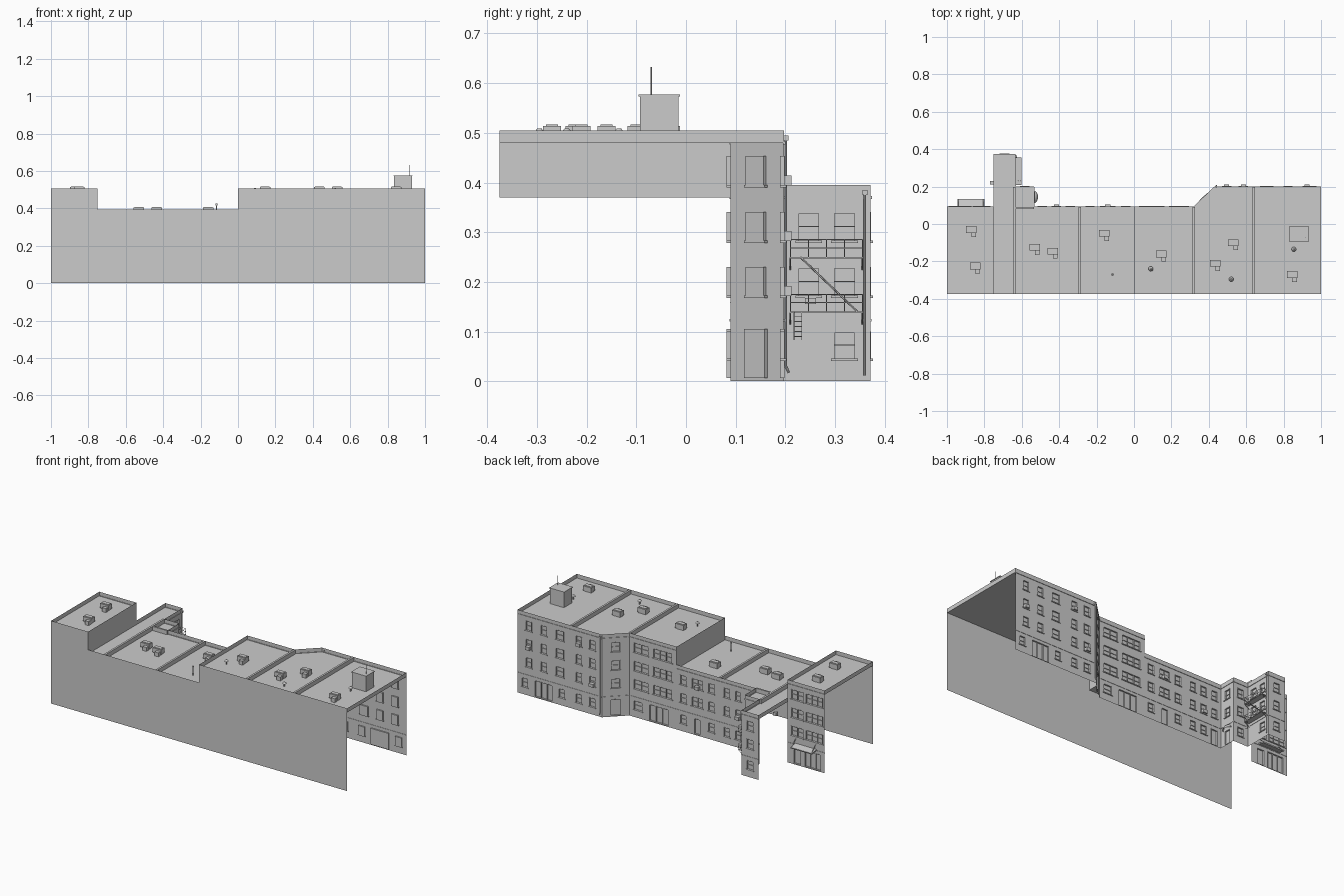
import bpy, bmesh
from math import pi
from mathutils import Vector, Matrix

if "Cube" in bpy.data.objects:
    bpy.data.objects.remove(bpy.data.objects["Cube"])

FRONT, BACK, MID, WING = -0.375, 0.197, 0.09, 0.371
HI, LO = 0.505, 0.395
ROWS = [(.172, .23), (.282, .341), (.394, .453)]
GROUND = (.045, .1)


def finish(bm, name, smooth=False):
    me = bpy.data.meshes.new(name)
    bm.to_mesh(me)
    bm.free()
    for p in me.polygons:
        p.use_smooth = smooth
    ob = bpy.data.objects.new(name, me)
    bpy.context.collection.objects.link(ob)
    return ob


def box(bm, lo, hi, M=Matrix()):
    lo, hi = Vector(lo), Vector(hi)
    S = Matrix.Diagonal((*(hi - lo), 1))
    bmesh.ops.create_cube(bm, size=1, matrix=M @ Matrix.Translation((lo + hi) / 2) @ S)


def bar(bm, a, b, r=.0015, n=6, r2=None):
    a, b = Vector(a), Vector(b)
    R = (b - a).to_track_quat('Z', 'Y').to_matrix().to_4x4()
    bmesh.ops.create_cone(bm, cap_ends=True, segments=n, radius1=r, radius2=r if r2 is None else r2,
                          depth=(b - a).length, matrix=Matrix.Translation((a + b) / 2) @ R)


def wall(name, p0, p1, top, wins):
    """Facade from p0 to p1 with recessed windows (centre, width, z0, z1) and their trim."""
    p0, p1 = Vector((*p0, 0)), Vector((*p1, 0))
    L = (p1 - p0).length
    u = (p1 - p0) / L
    n = u.cross(Vector((0, 0, 1)))
    M = Matrix.Translation(p0) @ Matrix((u, n, (0, 0, 1))).transposed().to_4x4()
    us = sorted({0, L} | {round(c + s * w / 2, 4) for c, w, _, _ in wins for s in (-1, 1)})
    zs = sorted({0, top} | {z for w in wins for z in w[2:]})
    bm = bmesh.new()
    grid = [[bm.verts.new(M @ Vector((a, 0, z))) for z in zs] for a in us]
    holes = []
    for i in range(len(us) - 1):
        for j in range(len(zs) - 1):
            f = bm.faces.new((grid[i][j], grid[i + 1][j], grid[i + 1][j + 1], grid[i][j + 1]))
            a, z = (us[i] + us[i + 1]) / 2, (zs[j] + zs[j + 1]) / 2
            if any(abs(a - c) < w / 2 and z0 < z < z1 for c, w, z0, z1 in wins):
                holes.append(f)
    bm.normal_update()
    if holes:
        bmesh.ops.inset_region(bm, faces=holes, thickness=.0008, depth=-.008, use_even_offset=True)
    finish(bm, name + "_wall")
    tr = bmesh.new()
    for c, w, z0, z1 in wins:
        a, b, t = c - w / 2, c + w / 2, .003
        for s in (a, b - t):
            box(tr, (s, -.008, z0), (s + t, .001, z1), M)
        box(tr, (a, -.008, z1 - t), (b, .001, z1), M)
        if z0 > .02:
            box(tr, (a - .004, -.008, z0 - .004), (b + .004, .005, z0 + .001), M)
            box(tr, (a, -.008, (z0 + z1) / 2 - .001), (b, -.004, (z0 + z1) / 2 + .001), M)
        for k in range(1, round(w / .042)):
            s = a + w * k / round(w / .042)
            box(tr, (s - .0015, -.008, z0), (s + .0015, -.002, z1), M)
    box(tr, (0, -.002, .12), (L, .002, .125), M)
    box(tr, (0, -.002, top - .028), (L, .003, top - .022), M)
    finish(tr, name + "_window_trim")


def cols(columns, rows):
    return [(c, w, *r) for c, w in columns for r in rows]


# street facade, bay by bay
wall("end_bay", (1, BACK), (.64, BACK), HI,
     cols([(.075, .042), (.177, .042), (.285, .055)], ROWS)
     + [(.05, .042, *GROUND), (.177, .12, .006, .105), (.3, .042, *GROUND)])
wall("second_bay", (.64, BACK), (.43, BACK), HI,
     cols([(.055, .042), (.145, .042)], ROWS) + cols([(.055, .042), (.145, .042)], [GROUND]))
wall("chamfer_bay", (.43, BACK), (.32, MID), HI,
     [(.077, .052, *r) for r in ROWS] + [(.077, .06, .006, .105)])
wall("wide_window_bay", (.32, MID), (0, MID), HI,
     cols([(.08, .1), (.225, .13)], ROWS) + [(.06, .06, *GROUND), (.2, .13, .006, .105)])
wall("low_bay", (0, MID), (-.29, MID), LO,
     cols([(.045, .042), (.14, .075), (.235, .042)], ROWS[:2])
     + [(.045, .042, *GROUND), (.14, .045, .006, .1), (.235, .042, *GROUND)])
wall("second_low_bay", (-.29, MID), (-.535, MID), LO,
     cols([(.05, .042), (.125, .042), (.2, .042)], ROWS[:2])
     + [(.05, .042, *GROUND), (.125, .042, *GROUND), (.2, .045, .006, .1)])
wall("corner_side", (-.535, MID), (-.535, BACK), LO,
     [(.055, .042, *r) for r in ROWS[:2]] + [(.055, .045, .006, .09)])
wall("corner_back", (-.535, BACK), (-.635, BACK), LO, [(.05, .042, *r) for r in ROWS[:2] + [GROUND]])
wall("wing_side", (-.635, BACK), (-.635, WING), LO,
     cols([(.05, .046), (.122, .046)], ROWS[:2]) + [(.122, .046, *GROUND)])
wall("wing_end", (-.635, WING), (-.75, WING), LO, [(.057, .046, *r) for r in ROWS[:2] + [GROUND]])
wall("left_bay", (-.75, MID), (-1, MID), HI,
     cols([(.065, .085), (.18, .115)], ROWS) + [(.065, .05, .006, .1), (.17, .11, .006, .105)])

# plain rear walls and step walls between roof levels
bm = bmesh.new()


def quad(a, b, z0, z1):
    bm.faces.new([bm.verts.new(v) for v in ((*a, z0), (*b, z0), (*b, z1), (*a, z1))])


for x0, x1, z in ((-1, -.75, HI), (-.75, 0, LO), (0, 1, HI)):
    quad((x0, FRONT), (x1, FRONT), 0, z)
quad((0, MID), (0, FRONT), .37, HI)
quad((-.75, FRONT), (-.75, MID), .37, HI)
for x, s, y in ((1, 1, BACK), (-1, -1, MID)):
    quad((x, FRONT)[::1], (x, y), .48, HI)
quad((-.75, WING), (-.75, MID), .37, LO)
finish(bm, "plain_walls")


# roofs sunk behind parapets
def roof(name, pts, z):
    b = bmesh.new()
    f = b.faces.new([b.verts.new((*p, z)) for p in pts])
    f.normal_update()
    if f.normal.z < 0:
        f.normal_flip()
    bmesh.ops.inset_region(b, faces=[f], thickness=.01, use_even_offset=True)
    bmesh.ops.inset_region(b, faces=[f], thickness=.0005, depth=-.025, use_even_offset=True)
    finish(b, name)


roof("tall_roof", [(0, FRONT), (1, FRONT), (1, BACK), (.43, BACK), (.32, MID), (0, MID)], HI)
roof("low_roof", [(-.75, FRONT), (0, FRONT), (0, MID), (-.535, MID), (-.535, BACK), (-.635, BACK),
                  (-.635, WING), (-.75, WING)], LO)
roof("left_roof", [(-1, FRONT), (-.75, FRONT), (-.75, MID), (-1, MID)], HI)

bm = bmesh.new()
for x, y, z in ((.64, BACK, HI), (.32, MID, HI), (-.29, MID, LO), (-.64, BACK, LO)):
    box(bm, (x - .006, FRONT, z - .025), (x + .006, y, z))
box(bm, (-.635, MID - .01, LO - .025), (-.535, MID, LO))
finish(bm, "roof_dividers")

# rooftop stair house with aerial
bm = bmesh.new()
box(bm, (.835, -.093, .48), (.93, -.015, .573))
box(bm, (.832, -.096, .573), (.933, -.012, .577))
bar(bm, (.915, -.07, .575), (.915, -.07, .633), .0015)
finish(bm, "stair_house")

# rooftop air handlers
bm = bmesh.new()
for x, y in ((-.87, -.04), (-.85, -.235), (-.53, -.135), (-.435, -.155), (-.16, -.06), (.145, -.17),
             (.435, -.22), (.53, -.11), (.845, -.28)):
    z = (LO if -.75 < x < 0 else HI) - .025
    box(bm, (x - .028, y - .008, z + .006), (x + .028, y + .028, z + .034))
    box(bm, (x + .001, y - .03, z), (x + .026, y - .008, z + .024))
    box(bm, (x - .024, y - .002, z), (x + .024, y + .022, z + .037))
finish(bm, "roof_air_handlers")

# roof vents
bm = bmesh.new()
for x, y, z, h in ((-.115, -.27, .37, .052), (.09, -.24, .48, .025), (.52, -.295, .48, .025), (.855, -.135, .48, .025)):
    bar(bm, (x, y, z), (x, y, z + h), .004, 10)
    bar(bm, (x, y, z + h - .006), (x, y, z + h + .004), .013 if h < .05 else .006, 12, .004)
finish(bm, "roof_vents")

# window cooling units
bm = bmesh.new()
for x, y, z in ((.925, BACK, .282), (.585, BACK, .394), (.495, BACK, .172), (-.14, MID, .282), (-.415, MID, .172)):
    box(bm, (x - .014, y - .006, z), (x + .014, y + .015, z + .02))
box(bm, (-.636, .24, .155), (-.622, .262, .168))
box(bm, (-.77, .21, .34), (-.75, .23, .36))
finish(bm, "window_cooling_units")

# sloped canopy over left entrance
bm = bmesh.new()
M = Matrix.Translation((-.8725, MID, .13)) @ Matrix.Rotation(-.2, 4, 'X')
box(bm, (-.0725, 0, -.006), (.0725, .045, .001), M)
for x in (-.94, -.805):
    bar(bm, (x, MID, .16), (x, .13, .122))
finish(bm, "entrance_canopy")

# half dome awning on the corner door
bm = bmesh.new()
bmesh.ops.create_uvsphere(bm, u_segments=16, v_segments=8, radius=1,
                          matrix=Matrix.Translation((-.535, .145, .093)) @ Matrix.Diagonal((.022, .034, .026, 1)))
for n in ((1, 0, 0), (0, 0, 1)):
    bmesh.ops.bisect_plane(bm, geom=bm.verts[:] + bm.edges[:] + bm.faces[:], plane_co=(-.535, .145, .093),
                           plane_no=n, clear_inner=True)
finish(bm, "door_awning", True)

# fire escape: platforms, rails, stair and drop ladder
bm = bmesh.new()
x0, x1, y0, y1 = -.635, -.602, .21, .355
for z in (.14, .25):
    box(bm, (x0, y0, z - .003), (x1, y1, z))
    for h in (.018, .035):
        bar(bm, (x1, y0, z + h), (x1, y1, z + h), .001)
        for y in (y0, y1):
            bar(bm, (x0, y, z + h), (x1, y, z + h), .001)
    for k in range(5):
        y = y0 + (y1 - y0) * k / 4
        bar(bm, (x1, y, z), (x1, y, z + .035), .001)
    for y in (y0, y1):
        bar(bm, (x0, y, z - .025), (x1, y, z - .002))
for x in (-.618, -.605):
    bar(bm, (x, .23, .25), (x, .345, .14), .002)
for k in range(1, 12):
    y, z = .23 + .115 * k / 12, .25 - .11 * k / 12
    box(bm, (-.618, y - .003, z), (-.605, y + .003, z + .001))
for y in (.217, .233):
    bar(bm, (x1, y, .083), (x1, y, .14), .001)
for k in range(5):
    bar(bm, (x1, .217, .09 + k * .01), (x1, .233, .09 + k * .01), .0008)
finish(bm, "fire_escape")

# rain pipes
bm = bmesh.new()
for pts in ([(.44, BACK + .004, .49), (.44, BACK + .004, .03), (.44, BACK + .01, .017)],
            [(-.63, .36, .38), (-.63, .36, .012)]):
    for a, b in zip(pts, pts[1:]):
        bar(bm, a, b, .0028, 8)
    box(bm, Vector(pts[0]) - Vector((.005,) * 3), Vector(pts[0]) + Vector((.005,) * 3))
finish(bm, "rain_pipes")
